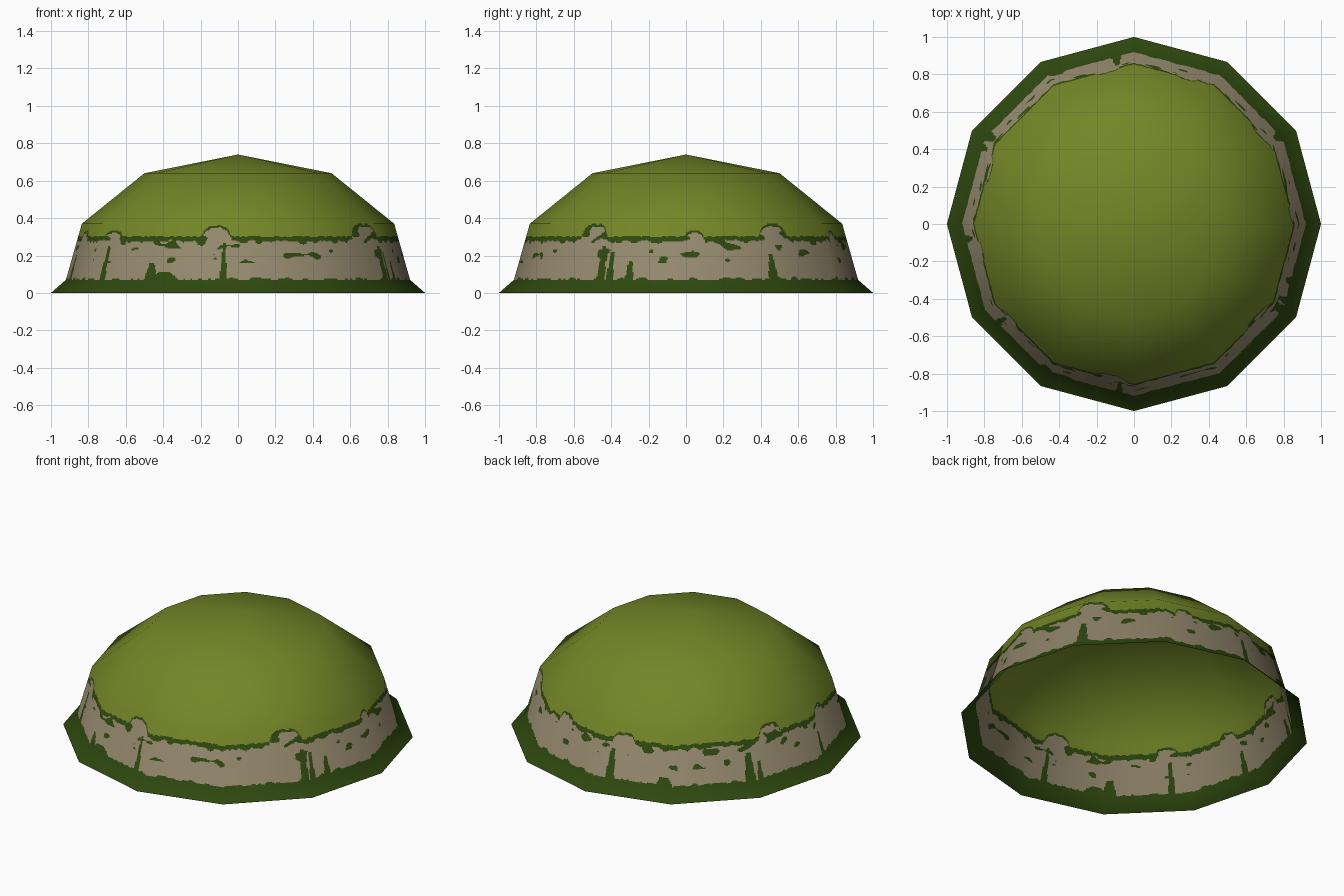
import bpy, bmesh, math
from mathutils import Vector, noise

if "Cube" in bpy.data.objects:
    bpy.data.objects.remove(bpy.data.objects["Cube"])

SIDES = 12
# Silhouette of the hill: radius, height
PROFILE = [(1.0, 0.0), (0.92, 0.07), (0.835, 0.37), (0.5, 0.64), (0.0, 0.74)]
# Smooth normals at each profile ring: outward, upward
NORMALS = [(0.66, 0.75), (0.84, 0.54), (0.83, 0.55), (0.42, 0.90), (0.0, 1.0)]


def material(name, color):
    m = bpy.data.materials.new(name)
    m.diffuse_color = (*color, 1)
    m.use_nodes = True
    m.node_tree.nodes["Principled BSDF"].inputs["Base Color"].default_value = m.diffuse_color
    return m


LIGHT = material("light grass", (0.172, 0.236, 0.020))
DARK = material("dark grass", (0.027, 0.065, 0.0045))
ROCK = material("rock", (0.292, 0.242, 0.150))


def smooth_normal(co):
    for (p, q, a, b) in zip(PROFILE, PROFILE[1:], NORMALS, NORMALS[1:]):
        if co.z <= q[1] + 1e-5:
            break
    t = min(max((co.z - p[1]) / (q[1] - p[1]), 0), 1)
    out, up = Vector(a).lerp(Vector(b), t)
    ang = math.atan2(co.y, co.x)
    return Vector((out * math.cos(ang), out * math.sin(ang), up)).normalized()


def shell(name, rings, cols, mats, rule=None):
    """Twelve-sided shell through the rings, each side split into cols columns."""
    bm = bmesh.new()
    grid = []
    for r, z in rings:
        row = []
        for s in range(SIDES):
            a, b = (math.tau * k / SIDES for k in (s, s + 1))
            p = Vector((r * math.sin(a), -r * math.cos(a), z))
            q = Vector((r * math.sin(b), -r * math.cos(b), z))
            row += [bm.verts.new(p.lerp(q, c / cols)) for c in range(cols)]
        grid.append(row)
    n = SIDES * cols
    for low, high in zip(grid, grid[1:]):
        for j in range(n):
            k = (j + 1) % n
            f = bm.faces.new((low[j], low[k], high[k], high[j]))
            f.smooth = True
            if rule:
                f.material_index = rule(f.calc_center_median())
    bmesh.ops.remove_doubles(bm, verts=bm.verts, dist=1e-5)
    mesh = bpy.data.meshes.new(name)
    bm.to_mesh(mesh)
    bm.free()
    for m in mats:
        mesh.materials.append(m)
    mesh.normals_split_custom_set_from_vertices([smooth_normal(v.co) for v in mesh.vertices])
    obj = bpy.data.objects.new(name, mesh)
    bpy.context.collection.objects.link(obj)
    return obj


# Grass streaks climbing the rock: angle from front, top height, half width in degrees
STREAKS = [(-54, 0.25, 0.8), (-31, 0.16, 1.5), (-26, 0.11, 3), (-5, 0.27, 0.7), (60, 0.25, 1.0),
           (63, 0.22, 0.8), (70, 0.17, 0.9), (121, 0.21, 1.2), (186, 0.24, 1.0),
           (207, 0.12, 2), (239, 0.23, 1.2), (243, 0.17, 0.8), (275, 0.2, 0.8)]
# Rock knobs reaching up into the grass: angle, top height, half width
KNOBS = [(-53, 0.32, 5), (-8, 0.345, 6), (54, 0.355, 7), (93, 0.32, 4), (124, 0.355, 7),
         (160, 0.32, 4), (190, 0.32, 5), (250, 0.345, 6), (280, 0.32, 4)]


def gap(a, b):
    return abs((a - b + 180) % 360 - 180)


def bank_rule(co):
    deg = math.degrees(math.atan2(co.x, -co.y))
    d = Vector((co.x, co.y, 0)).normalized()
    wob = noise.noise(d * 14)
    fine = noise.noise(d * 30 + Vector((5, 3, 1)))
    # rock upper edge, with knobs
    top = 0.275 + 0.014 * wob + 0.010 * fine
    for a, h, w in KNOBS:
        g = gap(deg, a) / w
        if g < 1:
            top = max(top, 0.27 + (h - 0.27) * (1 - g ** 4) + 0.008 * fine)
    grass = max(0.302 + 0.010 * fine, top + 0.014)
    if co.z > grass:
        return 0
    # rock lower edge, with streaks
    low = 0.072 + 0.022 * max(0, wob) + 0.008 * fine
    for a, h, w in STREAKS:
        t = (co.z - 0.07) / (h - 0.07)
        if t < 1 and gap(deg, a) < w * (1.7 - t) + 0.4 * fine:
            return 1
    if co.z > top or co.z < low:
        return 1
    # hanging patches of grass near the top of the rock
    patch = noise.noise(Vector((d.x * 11, d.y * 11, co.z * 22)))
    if 0.16 < co.z and patch > 0.42 - 1.2 * (co.z - 0.2):
        return 1
    return 2


# Flared grass skirt at the foot
shell("grass_skirt", PROFILE[:2], 1, [DARK])

# Rocky bank with ragged grass edges
ROWS = 50
(r0, z0), (r1, z1) = PROFILE[1:3]
bank = [(r0 + (r1 - r0) * i / ROWS, z0 + (z1 - z0) * i / ROWS) for i in range(ROWS + 1)]
shell("rocky_bank", bank, 60, [LIGHT, DARK, ROCK], bank_rule)

# Rounded grassy top
shell("grassy_top", PROFILE[2:], 1, [LIGHT])
